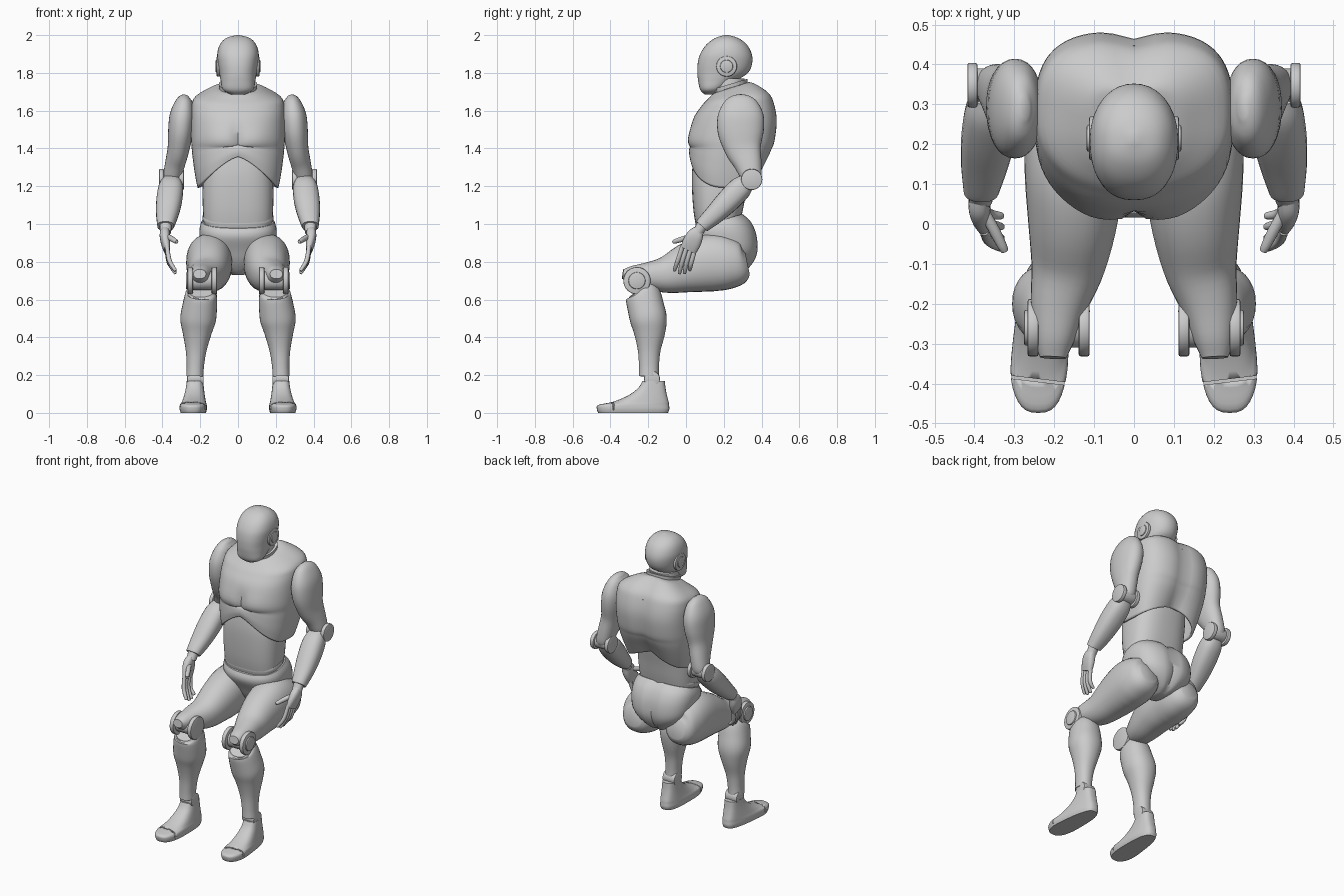
import bpy, bmesh, math
from math import sin, cos, pi, exp
from mathutils import Vector, Matrix


def finish(name, bm, mirror=False, solid=0, angle=38):
    bmesh.ops.recalc_face_normals(bm, faces=bm.faces)
    me = bpy.data.meshes.new(name)
    bm.to_mesh(me)
    bm.free()
    ob = bpy.data.objects.new(name, me)
    bpy.context.collection.objects.link(ob)
    if solid:
        ob.modifiers.new("thickness", 'SOLIDIFY').thickness = solid
    bpy.ops.object.select_all(action='DESELECT')
    ob.select_set(True)
    bpy.context.view_layer.objects.active = ob
    bpy.ops.object.shade_smooth_by_angle(angle=math.radians(angle))
    if mirror:
        ob.modifiers.new("mirror", 'MIRROR').use_clip = False
    return ob


def smooth_rows(rows, k=4):
    """Catmull-Rom interpolation between section tuples."""
    p = [rows[0]] + list(rows) + [rows[-1]]
    out = []
    for i in range(1, len(p) - 2):
        for j in range(k):
            t = j / k
            out.append([0.5 * (2*b + (c-a)*t + (2*a-5*b+4*c-d)*t*t + (3*b-a-3*c+d)*t**3)
                        for a, b, c, d in zip(*p[i-1:i+3])])
    return out + [list(rows[-1])]


def skin(rings, cap=(True, True)):
    bm = bmesh.new()
    vs = [[bm.verts.new(p) for p in r] for r in rings]
    n = len(vs[0])
    for a, b in zip(vs, vs[1:]):
        for i in range(n):
            bm.faces.new((a[i], a[(i+1) % n], b[(i+1) % n], b[i]))
    if cap[0]:
        bm.faces.new(vs[0])
    if cap[1]:
        bm.faces.new(vs[-1])
    return bm


def sgp(v, n):
    return math.copysign(abs(v) ** (2 / n), v)


def stack(name, rows, nf=2.3, nb=2.3, xc=0, warp=None, n=40, cap=(True, True), k=4, **kw):
    """Horizontal sections: z, front y, back y, half width, tilt."""
    rings = []
    for z, yf, yb, w, tilt in smooth_rows([tuple(r) + (0,) * (5 - len(r)) for r in rows], k):
        ring = []
        for i in range(n):
            a = 2 * pi * i / n
            e = nb if sin(a) > 0 else nf
            dy = (yb - yf) / 2 * sgp(sin(a), e)
            p = Vector((xc + max(w, .002) * sgp(cos(a), e), (yf + yb) / 2 + dy, z + tilt * dy))
            ring.append(warp(p) if warp else p)
        rings.append(ring)
    return finish(name, skin(rings, cap), **kw)


def limb(name, rows, e=2.2, n=24, k=4):
    """Sections across a path: x, y, z, half width, half depth."""
    rows = smooth_rows(rows, k)
    c = [Vector(r[:3]) for r in rows]
    rings = []
    for i, r in enumerate(rows):
        t = (c[min(i+1, len(c)-1)] - c[max(i-1, 0)]).normalized()
        u = (Vector((1, 0, 0)) - t * t.x).normalized()
        v = t.cross(u)
        rings.append([c[i] + u * (r[3] * sgp(cos(2*pi*j/n), e)) + v * (r[4] * sgp(sin(2*pi*j/n), e))
                      for j in range(n)])
    return finish(name, skin(rings), mirror=True)


def disc(name, loc, r, depth, bevel=.006):
    """Bevelled joint disc with its axis along x."""
    bm = bmesh.new()
    m = Matrix.Translation(loc) @ Matrix.Rotation(pi / 2, 4, 'Y')
    bmesh.ops.create_cone(bm, cap_ends=True, segments=32, radius1=r, radius2=r, depth=depth, matrix=m)
    rim = [e for e in bm.edges if any(len(f.verts) > 4 for f in e.link_faces)]
    bmesh.ops.bevel(bm, geom=rim, offset=bevel, segments=2, affect='EDGES', profile=.5)
    return finish(name, bm, mirror=True)


# Head and ear discs
stack("head", [(1.685, .10, .17, .035), (1.71, .075, .20, .08), (1.76, .064, .27, .092),
               (1.80, .06, .328, .099), (1.85, .062, .35, .107), (1.90, .075, .348, .11),
               (1.95, .108, .322, .096), (1.985, .155, .275, .062), (2.0, .205, .225, .008)], nf=2.4, nb=2.1)
disc("ear_disc", (.104, .215, 1.835), .055, .018)
disc("ear_hub", (.11, .215, 1.835), .034, .018)

# Neck and collars
stack("neck", [(1.62, .15, .33, .10), (1.70, .145, .31, .092), (1.77, .14, .31, .085)])
for i, z in enumerate((1.685, 1.72)):
    stack("neck_collar", [(z, .135 + i*.005, .335 - i*.01, .108 - i*.008, .3),
                          (z + .02, .13 + i*.005, .335 - i*.01, .11 - i*.008, .3)], k=1)


# Chest shell with pectorals, spine hollow and arched lower rim
def chest_shape(p):
    front = p.y < .24
    side = abs(p.x)
    if front:
        band = exp(-((p.z - 1.45) / .06) ** 2)
        p.y += .022 * exp(-(p.x / .022) ** 2) * band
        p.y -= .008 * exp(-((side - .1) / .06) ** 2) * band
    else:
        p.y -= .02 * exp(-(p.x / .05) ** 2)
    t = min(1, max(0, (1.42 - p.z) / .23))
    f = max(0, 1 - (side / .205) ** 1.4)
    p.z += t * f * (.17 if front else .09)
    return p


stack("chest", [(1.19, .035, .37, .20), (1.27, .03, .40, .215), (1.35, .032, .43, .226),
                (1.40, .036, .445, .231), (1.45, .026, .46, .234), (1.55, .05, .47, .235),
                (1.62, .085, .455, .232, .08), (1.66, .11, .43, .215, .15), (1.70, .14, .36, .13, .3),
                (1.71, .16, .34, .09, .3)],
      nf=2.4, nb=3.2, n=64, warp=chest_shape, cap=(False, True), solid=-.014)

# Back latch
bm = bmesh.new()
bmesh.ops.create_cube(bm, size=1, matrix=Matrix.Translation((0, .425, 1.635)) @
                      Matrix.Rotation(-.5, 4, 'X') @ Matrix.Diagonal((.12, .03, .04, 1)))
finish("back_latch", bm)

# Abdomen, waist band and pelvis
stack("abdomen", [(1.00, .055, .29, .18, .2), (1.08, .04, .305, .186, .1), (1.18, .032, .32, .188),
                  (1.28, .032, .34, .182), (1.38, .045, .35, .16)], nf=2.7, nb=2.6)
stack("waist_band", [(1.0, .06, .285, .175, .28), (1.03, .05, .295, .188, .28),
                     (1.045, .05, .295, .186, .28)], nf=2.6, nb=2.4, k=2)
stack("pelvis", [(1.015, .045, .30, .19, .3), (.98, .035, .345, .203, .2), (.93, .04, .374, .203, .08),
                 (.86, .07, .38, .187), (.80, .10, .36, .14), (.75, .14, .32, .065), (.73, .17, .28, .03)],
      nf=2.4, nb=2.6, warp=lambda p: Vector((p.x, p.y - (.018 * exp(-(p.x/.02)**2) if p.y > .25 else 0), p.z)))

# Thighs, knees and shins
limb("thigh", [(.155, .325, .79, .06, .06), (.155, .29, .785, .10, .11), (.152, .22, .79, .12, .14),
               (.152, .13, .795, .122, .152), (.153, .02, .77, .114, .135), (.165, -.1, .733, .094, .1),
               (.188, -.2, .727, .072, .072), (.2, -.29, .73, .05, .048), (.203, -.335, .735, .033, .025)], n=32)
disc("knee_core", (.19, -.26, .70), .05, .12)
for x in (.125, .253):
    disc("knee_disc", (x, -.26, .70), .072, .028)
disc("knee_hub", (.262, -.26, .70), .045, .028)
limb("shin", [(.195, -.245, .655, .07, .07), (.195, -.23, .63, .083, .092), (.203, -.213, .56, .092, .097),
              (.212, -.198, .49, .094, .097), (.217, -.193, .42, .076, .082), (.222, -.195, .33, .055, .06),
              (.226, -.196, .25, .046, .053), (.228, -.196, .195, .046, .053)], n=32)
disc("ankle", (.226, -.18, .18), .042, .088)


# Feet, split by a toe gap
def foot_shape(p):
    s = .80 + .26 * min(1, max(0, (-.1 - p.y) / .28))
    c = .226 + .014 * min(1, max(0, (-.15 - p.y) / .25))
    p.x = c + (p.x - .23) * s
    return p


foot = stack("foot", [(0, -.465, -.095, .066), (.02, -.472, -.088, .071), (.042, -.465, -.09, .07),
                      (.058, -.39, -.092, .066), (.09, -.31, -.10, .06), (.13, -.255, -.108, .054),
                      (.168, -.23, -.112, .05)], nf=2.7, nb=3, xc=.23, warp=foot_shape)
bm = bmesh.new()
bmesh.ops.create_cube(bm, size=1, matrix=Matrix.Translation((.24, -.392, .05)) @
                      Matrix.Rotation(.12, 4, 'Z') @ Matrix.Diagonal((.3, .007, .07, 1)))
gap = finish("toe_gap_cutter", bm)
gap.hide_render = True
gap.hide_set(True)
cut = foot.modifiers.new("toe_gap", 'BOOLEAN')
cut.operation, cut.object = 'DIFFERENCE', gap
foot.modifiers.new("mirror", 'MIRROR')

# Shoulders, upper arms, elbows and forearms
disc("shoulder_joint", (.235, .29, 1.55), .075, .05)
limb("upper_arm", [(.272, .29, 1.682, .012, .025), (.282, .29, 1.655, .042, .08), (.294, .29, 1.58, .066, .12),
                   (.303, .29, 1.49, .067, .122), (.315, .302, 1.40, .058, .098), (.333, .328, 1.32, .053, .074),
                   (.348, .345, 1.25, .048, .056), (.35, .348, 1.225, .04, .04)], n=32)
for x in (.30, .405):
    disc("elbow_disc", (x, .348, 1.236), .056, .026)
disc("elbow_core", (.352, .348, 1.236), .042, .10)
limb("forearm", [(.353, .325, 1.225, .05, .045), (.356, .285, 1.187, .066, .062), (.365, .22, 1.12, .068, .062),
                 (.375, .15, 1.05, .059, .052), (.382, .095, 1.0, .047, .042), (.383, .083, .988, .044, .038)], e=2.4)

# Hands
limb("wrist", [(.383, .09, 1.0, .032, .03), (.384, .062, .955, .03, .028)], n=16, k=1)
limb("palm", [(.386, .07, .968, .022, .028), (.388, .05, .94, .027, .043), (.383, .03, .90, .024, .048),
              (.376, .012, .862, .017, .044)], e=2.6)


def digit(name, a, b, c, r):
    limb(name, [(*a, r, r), (*b, r * 1.05, r * 1.05), (*c, r * .8, r * .8),
                *[tuple(Vector(c) + (Vector(c) - Vector(b)) * .12) + (r * .3, r * .3)]], n=12, k=3)


for i in range(4):
    q = i - 1.5
    digit("finger", (.376, .014 + .021 * q, .872 - .01 * q), (.364, -.008 + .023 * q, .80 - .006 * q),
          (.334, -.02 + .027 * q, .742 + .007 * q * q), .0115)
digit("thumb", (.375, .03, .935), (.348, -.02, .92), (.326, -.064, .906), .0135)
